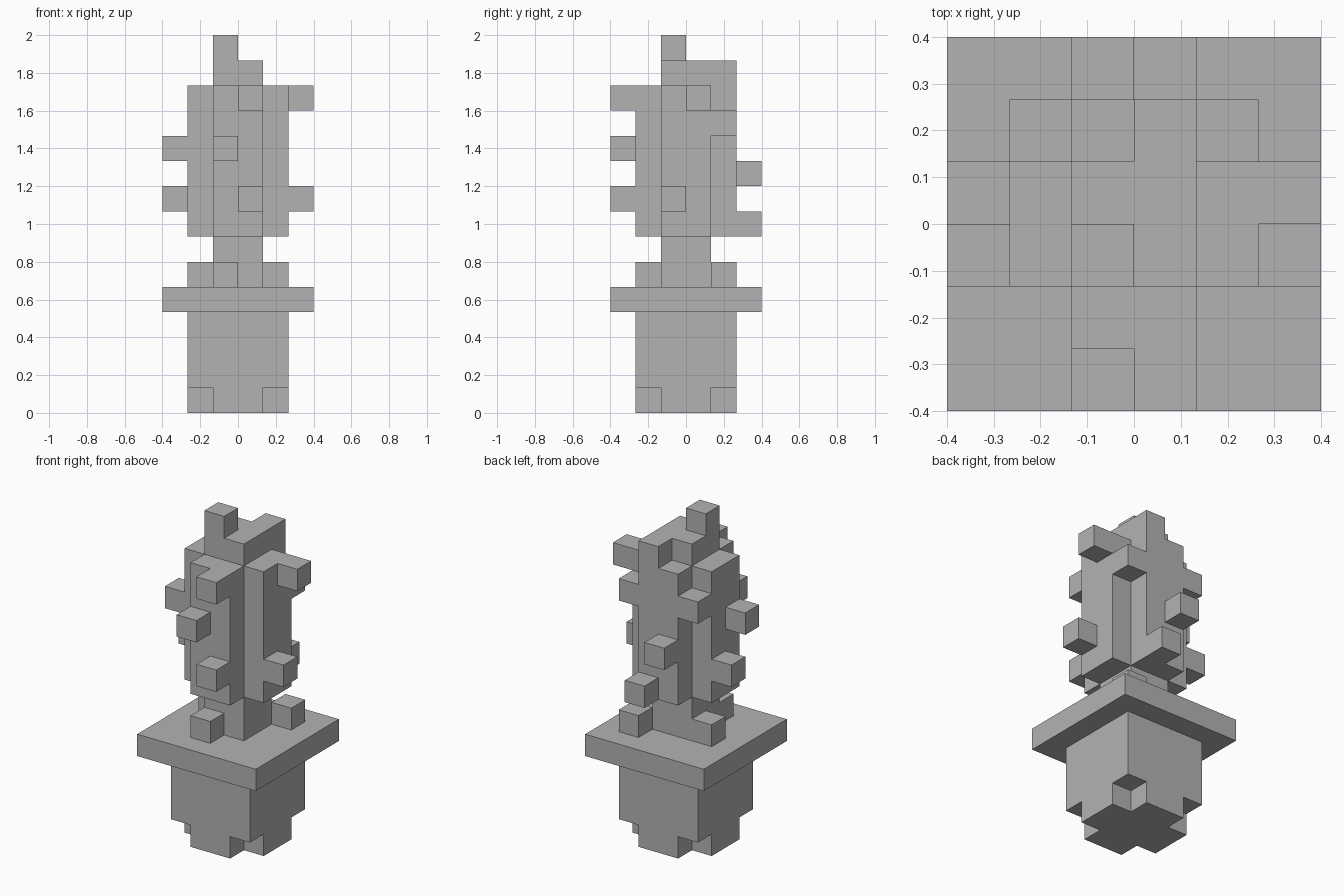
import bpy
import bmesh
import math
from itertools import product
from mathutils import Vector

cube = bpy.data.objects.get("Cube")
if cube:
    bpy.data.objects.remove(cube, do_unlink=True)

UNIT = 2 / 15  # edge of one block

grey = bpy.data.materials.new("plain grey")
grey.use_nodes = True
colour = (0.45, 0.45, 0.45, 1)
grey.diffuse_color = colour
grey.node_tree.nodes["Principled BSDF"].inputs["Base Color"].default_value = colour


def box(x, y, z):
    """Set of blocks filling the half-open ranges x, y and z."""
    return set(product(range(*x), range(*y), range(*z)))


def square(half, z0, z1):
    return box((-half, half), (-half, half), (z0, z1))


# Pot: square tub with its four bottom corners notched
tub = square(2, 0, 4) - {(x, y, 0) for x in (-2, 1) for y in (-2, 1)}
rim = square(3, 4, 5)

# Stem with small pebbles around its foot
stem = square(1, 5, 7)
pebbles = {(-1, -2, 5), (-2, 0, 5), (1, 1, 5)}

# Plant: cross-shaped trunk, two shoulder blocks and a stepped crown
trunk = box((-2, 2), (-1, 1), (7, 13)) | box((-1, 1), (-2, 2), (7, 13))
shoulders = {(-2, 1, 11), (1, 1, 11)}
crown = square(1, 13, 14) | {(0, 1, 13), (-1, -1, 14)}

# Spines: front, back, left and right
spines = {(0, -3, 12), (-1, -3, 10), (0, -3, 8)}
spines |= {(-1, 2, 9), (0, 2, 7)}
spines |= {(2, 0, 12), (2, -1, 8)}
spines |= {(-3, -1, 10), (-3, 0, 8)}

parts = {
    "pot_tub": tub,
    "pot_rim": rim,
    "stem": stem,
    "pebbles": pebbles,
    "trunk": trunk,
    "shoulders": shoulders,
    "crown": crown,
    "spines": spines,
}
solid = set().union(*parts.values())


def skin(name, cells):
    """Cover only the exposed sides of the blocks, then merge flat areas."""
    bm = bmesh.new()
    for cell in sorted(cells):
        centre = Vector(cell) + Vector((0.5, 0.5, 0.5))
        for axis, sign in product(range(3), (-1, 1)):
            n = Vector((0, 0, 0))
            n[axis] = sign
            if tuple(int(a + b) for a, b in zip(cell, n)) in solid:
                continue
            u = Vector((0, 0, 0))
            u[(axis + 1) % 3] = 0.5
            v = n.cross(u)
            mid = centre + n * 0.5
            corners = (mid - u - v, mid + u - v, mid + u + v, mid - u + v)
            bm.faces.new([bm.verts.new(c * UNIT) for c in corners])
    bmesh.ops.remove_doubles(bm, verts=bm.verts, dist=0.001)
    bmesh.ops.dissolve_limit(bm, angle_limit=math.radians(1),
                             verts=bm.verts, edges=bm.edges)
    mesh = bpy.data.meshes.new(name)
    bm.to_mesh(mesh)
    bm.free()
    mesh.materials.append(grey)
    obj = bpy.data.objects.new(name, mesh)
    bpy.context.collection.objects.link(obj)


for name, cells in parts.items():
    skin(name, cells)
